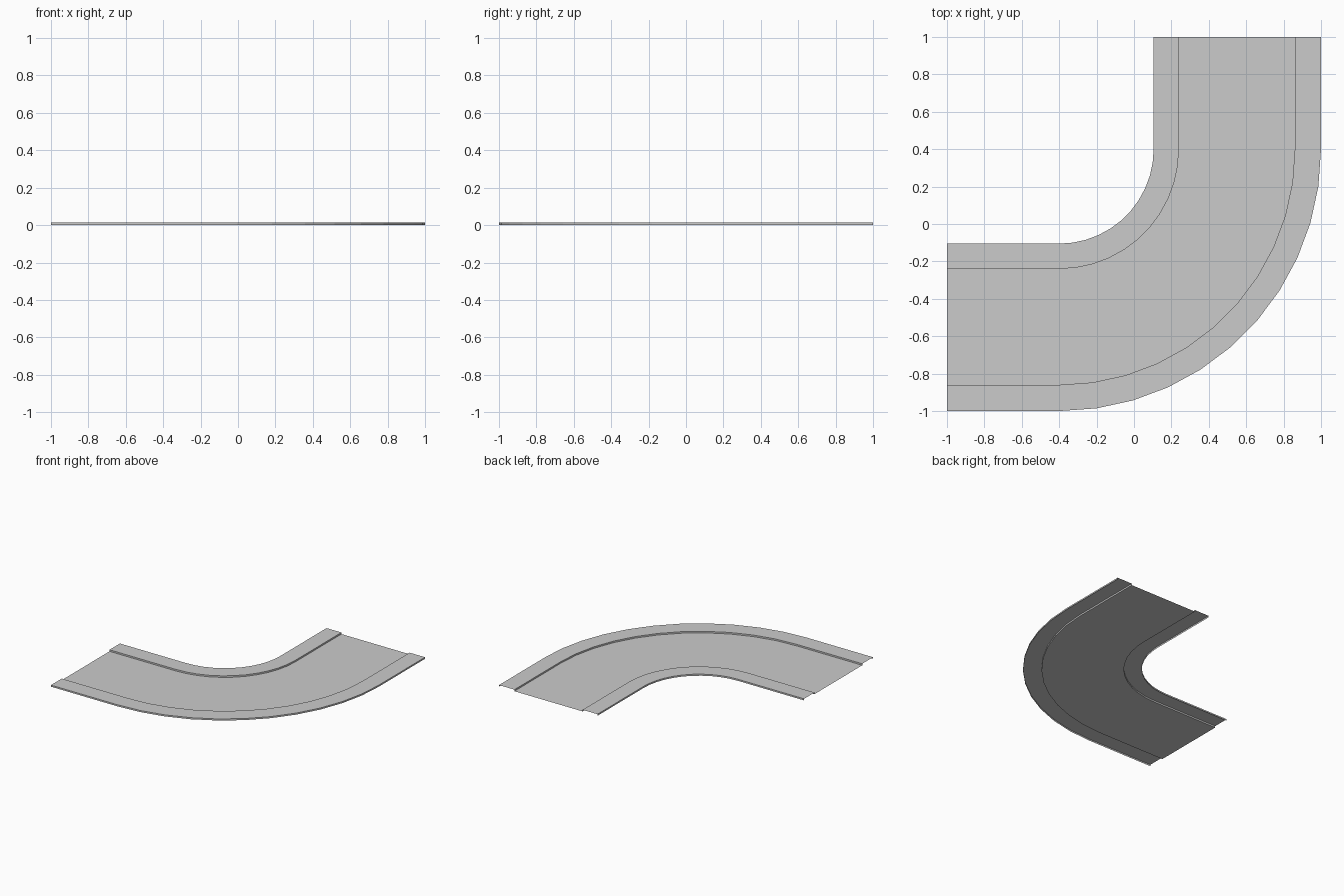
import bpy, bmesh, math

if "Cube" in bpy.data.objects:
    bpy.data.objects.remove(bpy.data.objects["Cube"])

CENTRE = (-0.4, 0.4)   # centre of the bend
SEGMENTS = 11
CURB_HEIGHT = 0.013


def path(radius):
    """Straight, quarter bend, straight at a given radius."""
    cx, cy = CENTRE
    pts = [(-1.0, cy - radius)]
    for i in range(SEGMENTS + 1):
        a = math.radians(-90 + 90 * i / SEGMENTS)
        pts.append((cx + radius * math.cos(a), cy + radius * math.sin(a)))
    pts.append((cx + radius, 1.0))
    return pts


def sweep(name, profile):
    """Skin a (radius, z) cross-section along the bend."""
    bm = bmesh.new()
    rows = [[bm.verts.new((x, y, z)) for x, y in path(r)] for r, z in profile]
    for a, b in zip(rows, rows[1:]):
        for i in range(len(a) - 1):
            bm.faces.new((a[i], b[i], b[i + 1], a[i + 1]))
    for f in bm.faces:
        f.normal_update()
        if f.normal.z < -0.5:
            f.normal_flip()
    mesh = bpy.data.meshes.new(name)
    bm.to_mesh(mesh)
    bm.free()
    obj = bpy.data.objects.new(name, mesh)
    bpy.context.collection.objects.link(obj)
    # inward to outward profile gives downward winding on some parts: unify
    bm = bmesh.new()
    bm.from_mesh(mesh)
    bmesh.ops.recalc_face_normals(bm, faces=bm.faces)
    if sum(f.normal.z * f.calc_area() for f in bm.faces) < 0:
        bmesh.ops.reverse_faces(bm, faces=bm.faces)
    bm.to_mesh(mesh)
    bm.free()
    return obj


# Flat road surface
sweep("road", [(0.64, 0), (1.26, 0)])

# Raised curbs, open underneath
for name, r0, r1 in (("inner_curb", 0.505, 0.64), ("outer_curb", 1.26, 1.4)):
    sweep(name, [(r0, 0), (r0, CURB_HEIGHT), (r1, CURB_HEIGHT), (r1, 0)])
